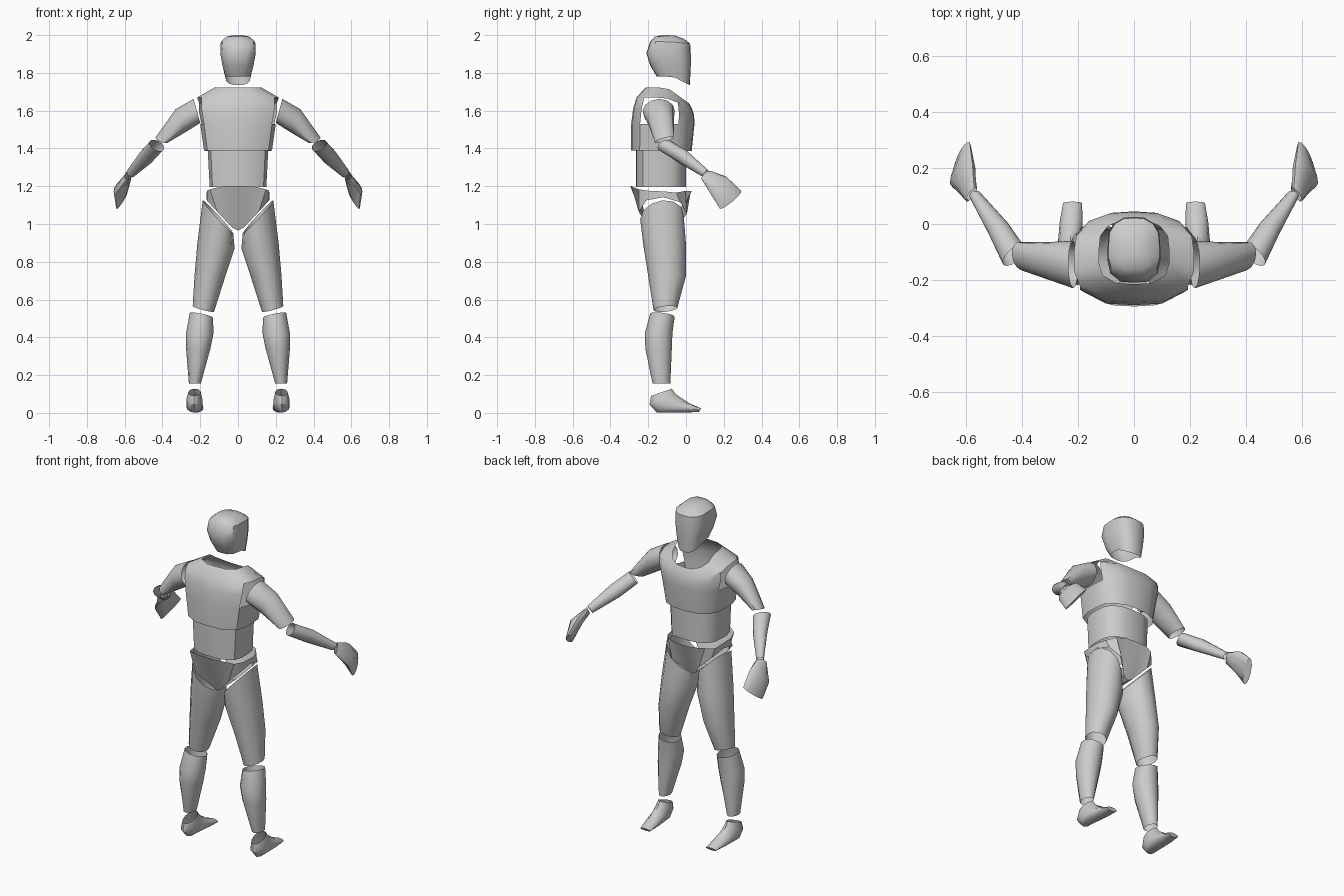
import bpy, bmesh, math
from mathutils import Vector

cube = bpy.data.objects.get("Cube")
if cube:
    bpy.data.objects.remove(cube, do_unlink=True)

GREY = (0.6, 0.6, 0.6, 1.0)
mat = bpy.data.materials.new("plain grey")
mat.use_nodes = True
mat.diffuse_color = GREY
bsdf = mat.node_tree.nodes["Principled BSDF"]
bsdf.inputs["Base Color"].default_value = GREY
bsdf.inputs["Roughness"].default_value = 0.7

# Half outline of the body seen from above, from spine to breastbone
HALF = [(0, -1), (.5, -.97), (.9, -.72), (1, -.35), (1, .1),
        (.96, .5), (.75, .8), (.4, .97), (0, 1)]


def both_sides(half):
    """Close a half outline by mirroring it across x = 0."""
    return half + [Vector((-p.x, p.y, p.z)) for p in half[-2:0:-1]]


def body_ring(rx, ya, za, yb, zb):
    """Body outline from ya to yb; height ramps from za to zb on the b half."""
    mid, r = (ya + yb) / 2, (yb - ya) / 2
    return both_sides([Vector((rx * u, mid + r * v, za + (zb - za) * max(0, v)))
                       for u, v in HALF])


def oval(a, b, half, n=12):
    """Oval with one diameter from a to b and a half-width vector across it."""
    a, b, h = Vector(a), Vector(b), Vector(half)
    c, r = (a + b) / 2, (a - b) / 2
    return [c + r * math.cos(2 * math.pi * i / n) + h * math.sin(2 * math.pi * i / n)
            for i in range(n)]


def shell(name, rings, cap=False, skip=None, bridge=None):
    """Loft an open shell through rings; skip(row, column) leaves holes."""
    bm = bmesh.new()
    rows = [[bm.verts.new(p) for p in ring] for ring in rings]
    n = len(rows[0])
    for r in range(len(rows) - 1):
        for i in range(n):
            if skip and skip(r, i):
                continue
            j = (i + 1) % n
            bm.faces.new((rows[r][i], rows[r][j], rows[r + 1][j], rows[r + 1][i]))
    if cap:
        bm.faces.new(rows[-1])
    for f in bridge or []:
        bm.faces.new([rows[-1][i] for i in f])
    bmesh.ops.recalc_face_normals(bm, faces=bm.faces)
    mesh = bpy.data.meshes.new(name)
    bm.to_mesh(mesh)
    bm.free()
    mesh.materials.append(mat)
    obj = bpy.data.objects.new(name, mesh)
    bpy.context.collection.objects.link(obj)
    bpy.ops.object.select_all(action='DESELECT')
    obj.select_set(True)
    bpy.context.view_layer.objects.active = obj
    bpy.ops.object.shade_smooth_by_angle(angle=math.radians(40))
    return obj


def limb(name, sections, cap=False):
    """Build a limb shell on the left (+x) and its mirror on the right."""
    rings = [oval(*s) for s in sections]
    shell("left_" + name, rings, cap)
    shell("right_" + name, [[Vector((-p.x, p.y, p.z)) for p in r] for r in rings], cap)


# Head, open at the neck
shell("head", [body_ring(*s) for s in [
    (.065, -.155, 1.78, .02, 1.735),
    (.082, -.19, 1.84, .025, 1.82),
    (.094, -.21, 1.905, .026, 1.89),
    (.091, -.19, 1.965, .022, 1.955),
    (.06, -.165, 1.992, -.01, 1.98),
    (.02, -.12, 2.0, -.06, 1.998)]], cap=True)

# Chest with neck opening and arm holes
shell("chest", [body_ring(*s) for s in [
    (.18, -.29, 1.39, .03, 1.385),
    (.20, -.29, 1.53, .045, 1.53),
    (.215, -.28, 1.61, .043, 1.575),
    (.215, -.262, 1.67, .03, 1.615),
    (.125, -.215, 1.722, .015, 1.64)]],
    skip=lambda r, i: r in (1, 2) and i in (2, 3, 4, 11, 12, 13))

# Waist tube
shell("waist", [body_ring(.15, -.265, 1.195, 0, 1.195),
                body_ring(.16, -.265, 1.39, 0, 1.39)])

# Pelvis: high-cut leg openings and a strip joining front and back
leg_edge = [Vector(p) for p in [
    (0, -.2, .965), (.03, -.2, .98), (.11, -.25, 1.065), (.165, -.21, 1.125),
    (.168, -.12, 1.142), (.152, -.03, 1.115), (.09, .005, 1.055),
    (.028, -.05, .985), (0, -.05, .97)]]
top_edge = body_ring(.165, -.295, 1.2, .03, 1.175)
for p in top_edge:
    p.z -= .025 * max(0, abs(p.x) / .165 - .7) / .3
shell("pelvis", [top_edge, both_sides(leg_edge)],
      bridge=[(0, 1, 7, 8), (0, 8, 9, 15)])

# Legs
limb("thigh", [
    ((.187, -.125, 1.125), (.025, -.13, .95), (0, .115, .012)),
    ((.215, -.11, .9), (.018, -.115, .87), (0, .113, 0)),
    ((.23, -.1, .73), (.068, -.1, .72), (0, .1, 0)),
    ((.24, -.108, .565), (.127, -.11, .535), (0, .063, .006))])
limb("shin", [
    ((.255, -.125, .53), (.132, -.125, .505), (0, .065, -.008)),
    ((.275, -.145, .42), (.13, -.145, .42), (0, .073, 0)),
    ((.275, -.145, .34), (.146, -.145, .34), (0, .07, 0)),
    ((.26, -.13, .155), (.197, -.13, .155), (0, .047, 0))])
limb("foot", [
    ((.232, -.185, .09), (.228, -.075, .128), (.033, 0, 0)),
    ((.234, -.193, .045), (.228, -.055, .1), (.042, 0, 0)),
    ((.234, -.155, .002), (.226, -.02, .075), (.044, 0, 0)),
    ((.225, -.005, .001), (.224, .02, .05), (.041, 0, 0)),
    ((.22, .07, .006), (.22, .08, .024), (.034, 0, 0))], cap=True)

# Arms
limb("upper_arm", [
    ((.235, -.14, 1.662), (.2, -.15, 1.535), (0, .085, 0)),
    ((.33, -.125, 1.608), (.275, -.14, 1.488), (0, .068, 0)),
    ((.437, -.105, 1.458), (.372, -.125, 1.432), (0, .05, .012))])
limb("forearm", [
    ((.468, -.145, 1.42), (.392, -.08, 1.412), (.012, .02, .03)),
    ((.52, -.035, 1.36), (.452, .005, 1.35), (.012, .02, .033)),
    ((.588, .095, 1.268), (.552, .115, 1.265), (.008, .01, .02))])
limb("hand", [
    ((.59, .083, 1.235), (.572, .128, 1.282), (.018, -.012, .004)),
    ((.648, .13, 1.16), (.578, .215, 1.25), (.03, .016, .006)),
    ((.64, .18, 1.08), (.588, .293, 1.175), (.016, .01, -.008))], cap=True)
